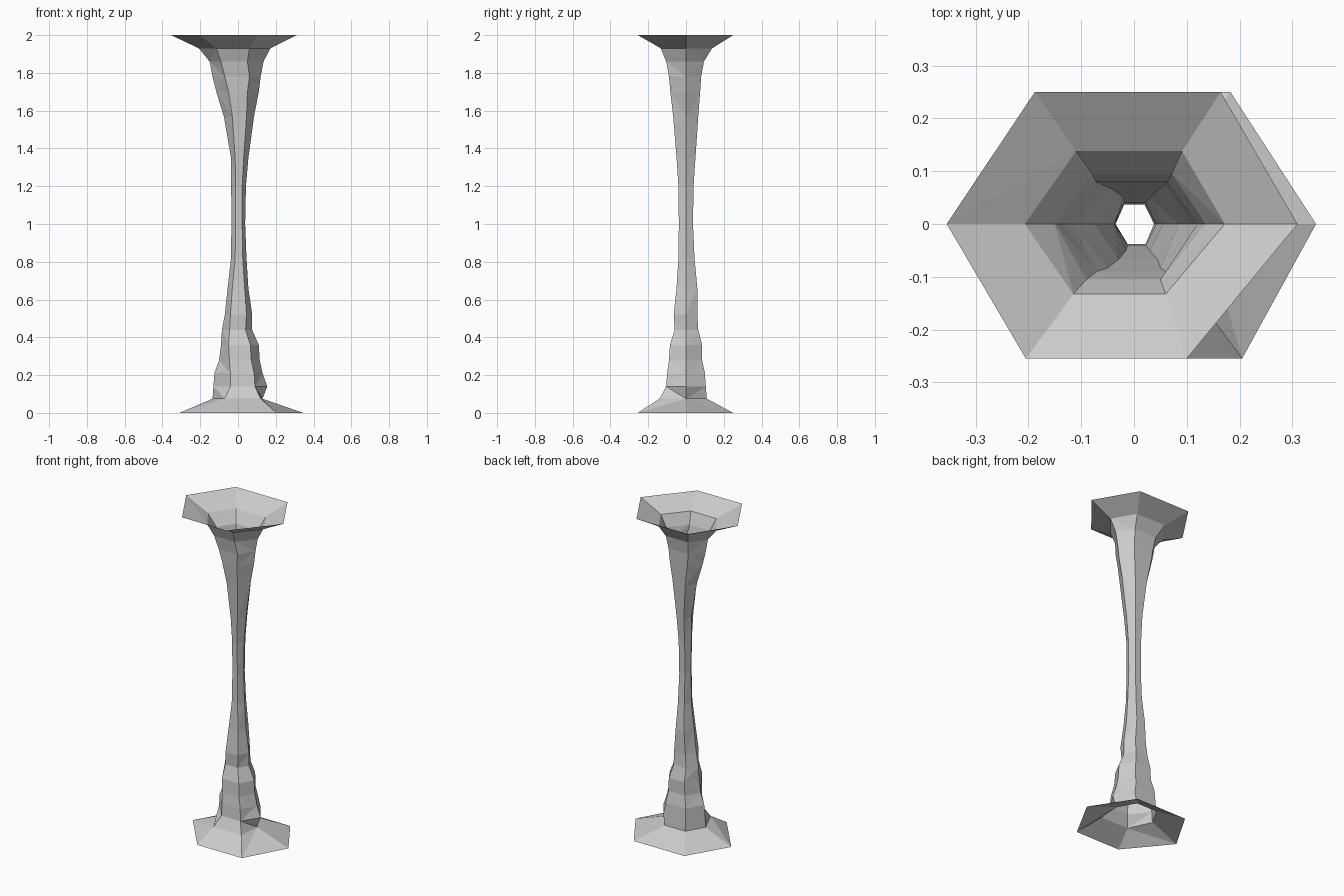
import bpy, bmesh

# Six-sided ring profile: z, left x, right x, front y, back y, front-left x, front-right x
rings = [
    (0.00, -0.31, 0.345, -0.255, 0.25, -0.10, 0.205),
    (0.075, -0.135, 0.13, -0.14, 0.11, -0.07, 0.12),
    (0.14, -0.13, 0.155, -0.105, 0.105, -0.04, 0.09),
    (0.21, -0.125, 0.13, -0.10, 0.10, -0.04, 0.085),
    (0.28, -0.10, 0.115, -0.09, 0.085, -0.045, 0.07),
    (0.36, -0.09, 0.11, -0.085, 0.085, -0.05, 0.065),
    (0.44, -0.085, 0.075, -0.06, 0.065, -0.045, 0.04),
    (0.52, -0.07, 0.075, -0.065, 0.06, -0.04, 0.045),
    (0.66, -0.055, 0.055, -0.05, 0.06, -0.03, 0.035),
    (0.82, -0.037, 0.045, -0.04, 0.045, -0.015, 0.025),
    (1.00, -0.035, 0.038, -0.038, 0.037, -0.012, 0.022),
    (1.20, -0.036, 0.042, -0.04, 0.04, -0.012, 0.022),
    (1.35, -0.037, 0.055, -0.05, 0.05, -0.015, 0.03),
    (1.57, -0.075, 0.085, -0.068, 0.065, -0.03, 0.045),
    (1.70, -0.115, 0.11, -0.083, 0.075, -0.05, 0.05),
    (1.78, -0.135, 0.12, -0.09, 0.08, -0.07, 0.06),
    (1.86, -0.15, 0.135, -0.105, 0.095, -0.09, 0.05),
    (1.93, -0.207, 0.172, -0.133, 0.138, -0.115, 0.06),
    (2.00, -0.355, 0.31, -0.255, 0.25, -0.205, 0.10),
]

# Open hollow shell lofted ring to ring
bm = bmesh.new()
loops = []
for z, left, right, front, back, fl, fr in rings:
    pts = [(right, 0), (right * 0.53, back), (left * 0.53, back),
           (left, 0), (fl, front), (fr, front)]
    loops.append([bm.verts.new((x, y, z)) for x, y in pts])
for k, (low, high) in enumerate(zip(loops, loops[1:])):
    for i in range(6):
        j = (i + 1) % 6
        if (i + k) % 2:
            bm.faces.new((low[i], low[j], high[j]))
            bm.faces.new((low[i], high[j], high[i]))
        else:
            bm.faces.new((low[i], low[j], high[i]))
            bm.faces.new((low[j], high[j], high[i]))

mesh = bpy.data.meshes.new("cave_column")
bm.to_mesh(mesh)
bm.free()
bpy.context.collection.objects.link(bpy.data.objects.new("cave_column", mesh))
